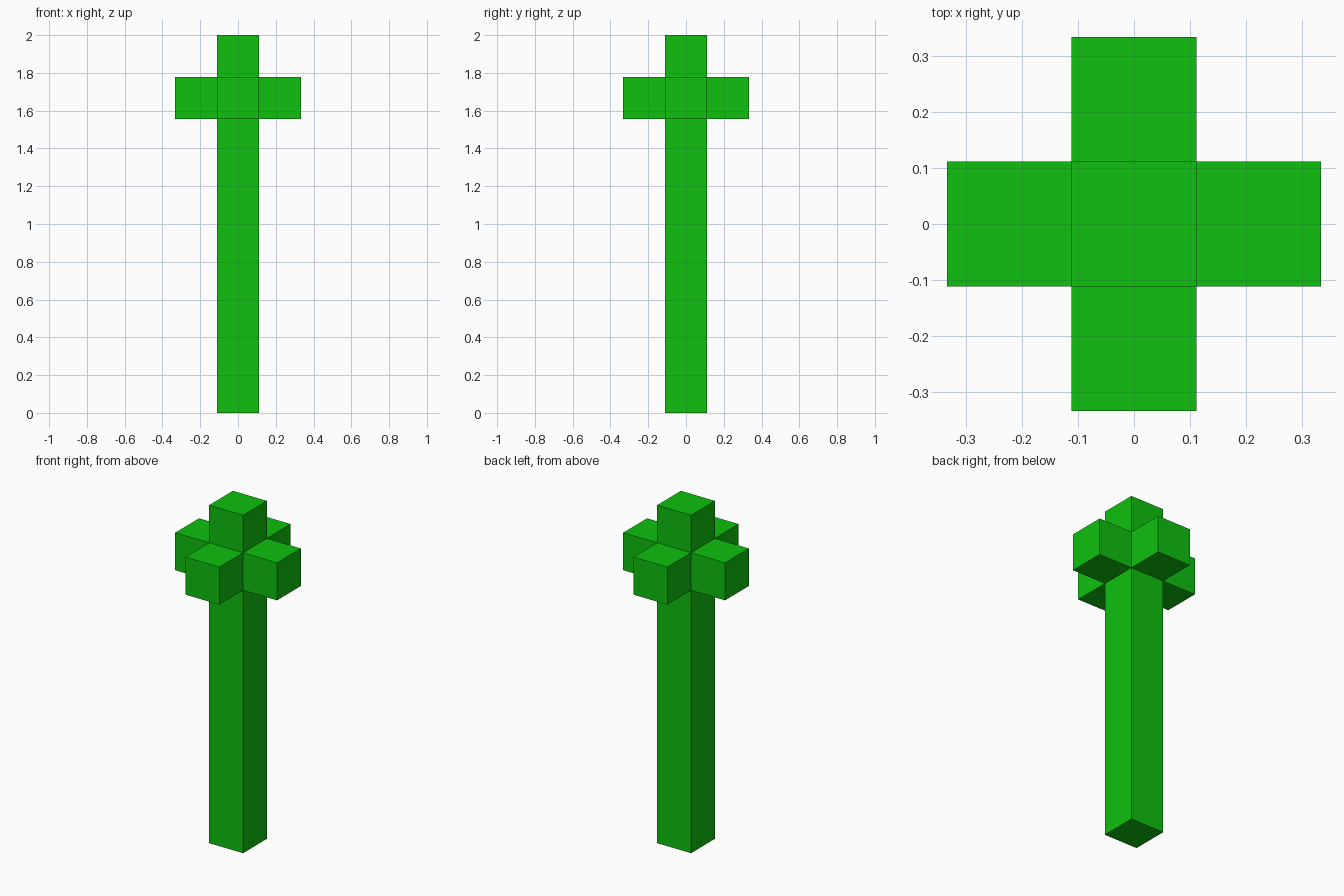
import bpy
import bmesh
from mathutils import Matrix, Vector

cube = bpy.data.objects.get("Cube")
if cube:
    bpy.data.objects.remove(cube, do_unlink=True)

UNIT = 2 / 9          # edge of one block; the model is nine blocks tall
STEM_BLOCKS = 7

# Single flat green
green = bpy.data.materials.new("bright_green")
green.use_nodes = True
colour = (0.0044, 0.53, 0.0044, 1)
green.diffuse_color = colour
bsdf = next(n for n in green.node_tree.nodes if n.type == 'BSDF_PRINCIPLED')
bsdf.inputs["Base Color"].default_value = colour

# Hub block where the arms meet
bm = bmesh.new()
hub_centre = Vector((0, 0, (STEM_BLOCKS + 0.5) * UNIT))
bmesh.ops.create_cube(bm, size=UNIT, matrix=Matrix.Translation(hub_centre))
bm.normal_update()

# Grow four arms and the top one block outwards, and the stem down to the ground
outward = [(f, f.normal.copy()) for f in bm.faces]
for face, normal in outward:
    length = STEM_BLOCKS * UNIT if normal.z < -0.5 else UNIT
    tip = bmesh.ops.extrude_discrete_faces(bm, faces=[face])["faces"][0]
    bmesh.ops.translate(bm, verts=tip.verts[:], vec=normal * length)

bmesh.ops.recalc_face_normals(bm, faces=bm.faces[:])
mesh = bpy.data.meshes.new("block_cross_post")
bm.to_mesh(mesh)
bm.free()
mesh.materials.append(green)
post = bpy.data.objects.new("block_cross_post", mesh)
bpy.context.collection.objects.link(post)
